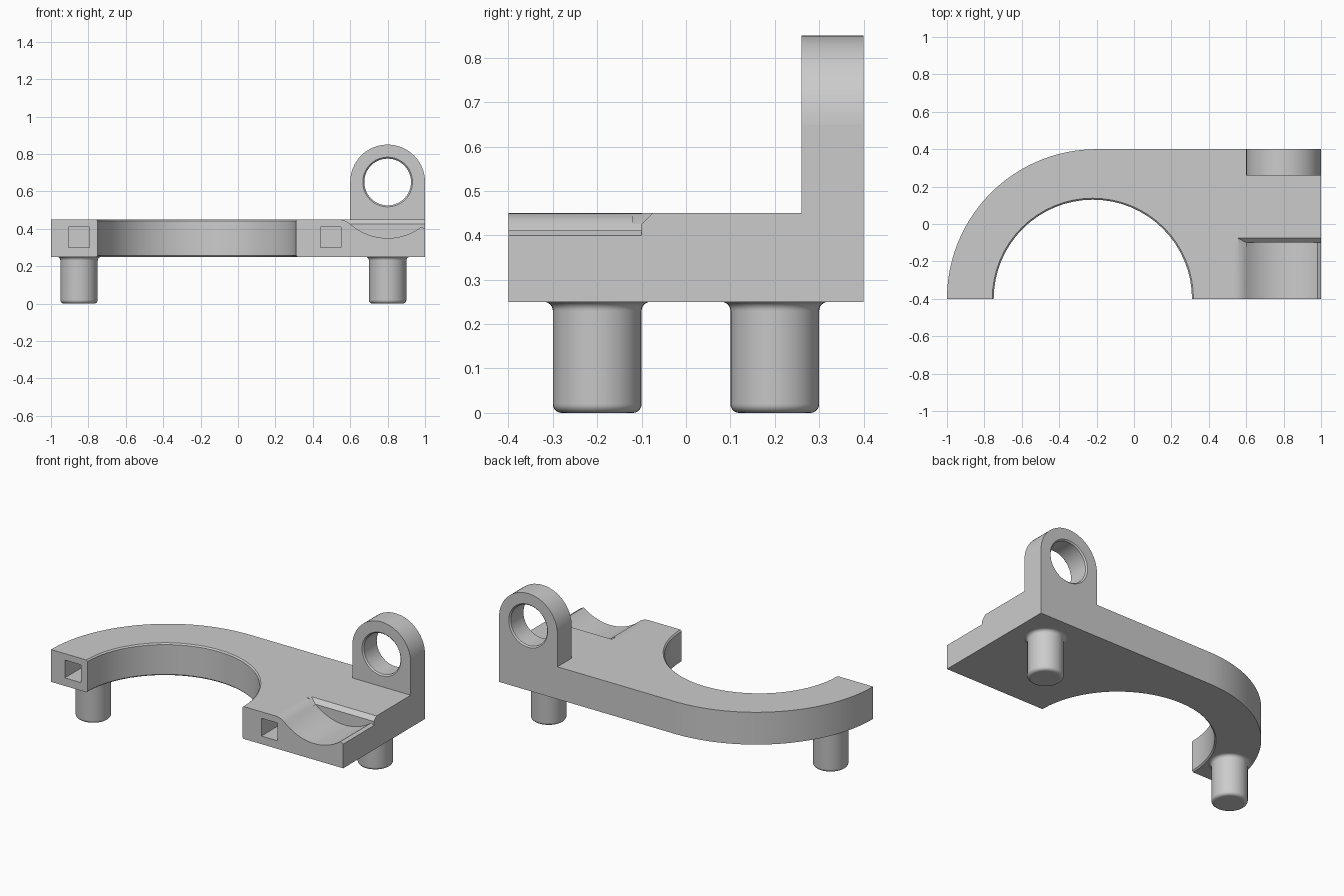
import bpy, bmesh, math
from mathutils import Matrix

cube = bpy.data.objects.get("Cube")
if cube:
    bpy.data.objects.remove(cube, do_unlink=True)

grey = bpy.data.materials.new("plain grey")
grey.use_nodes = True
grey.diffuse_color = (0.6, 0.6, 0.6, 1)
grey.node_tree.nodes["Principled BSDF"].inputs["Base Color"].default_value = grey.diffuse_color


def make_object(name, bm):
    bmesh.ops.remove_doubles(bm, verts=bm.verts, dist=1e-5)
    bmesh.ops.recalc_face_normals(bm, faces=bm.faces)
    mesh = bpy.data.meshes.new(name)
    bm.to_mesh(mesh)
    bm.free()
    mesh.materials.append(grey)
    obj = bpy.data.objects.new(name, mesh)
    bpy.context.collection.objects.link(obj)
    return obj


def arc(cx, cy, r, start, end, steps):
    angles = [math.radians(start + (end - start) * i / steps) for i in range(steps + 1)]
    return [(cx + r * math.cos(a), cy + r * math.sin(a)) for a in angles]


def extrude(name, outline, axis, low, high):
    """Extrude a 2D outline along x (outline yz), y (xz) or z (xy)."""
    place = {"x": lambda u, v, w: (w, u, v),
             "y": lambda u, v, w: (u, w, v),
             "z": lambda u, v, w: (u, v, w)}[axis]
    bm = bmesh.new()
    first = [bm.verts.new(place(u, v, low)) for u, v in outline]
    last = [bm.verts.new(place(u, v, high)) for u, v in outline]
    bm.faces.new(first)
    bm.faces.new(last[::-1])
    for i in range(len(outline)):
        bm.faces.new((first[i - 1], first[i], last[i], last[i - 1]))
    return make_object(name, bm)


def lathe(name, profile, matrix, steps=48):
    """Revolve (radius, height) points about local z."""
    bm = bmesh.new()
    verts = [bm.verts.new((r, 0, z)) for r, z in profile]
    edges = [bm.edges.new(pair) for pair in zip(verts, verts[1:])]
    bmesh.ops.spin(bm, geom=verts + edges, cent=(0, 0, 0), axis=(0, 0, 1),
                   angle=math.tau, steps=steps, use_merge=True)
    bm.transform(matrix)
    return make_object(name, bm)


def boolean(target, tool, operation="DIFFERENCE"):
    mod = target.modifiers.new(tool.name, "BOOLEAN")
    mod.operation, mod.object, mod.solver = operation, tool, "EXACT"
    bpy.context.view_layer.objects.active = target
    bpy.ops.object.modifier_apply(modifier=mod.name)
    bpy.data.objects.remove(tool, do_unlink=True)


def smooth(obj):
    """Smooth the curved faces and keep the axis-aligned ones flat."""
    bpy.ops.object.select_all(action="DESELECT")
    obj.select_set(True)
    bpy.context.view_layer.objects.active = obj
    bpy.ops.object.shade_smooth_by_angle(angle=math.radians(30))
    for face in obj.data.polygons:
        if max(abs(c) for c in face.normal) > 0.99999:
            face.use_smooth = False


BOTTOM, TOP = 0.25, 0.45
BACK, FRONT = 0.4, -0.4
RIM = 0.008

# Plate with one large rounded corner
plate = extrude("base_plate",
                [(1, FRONT), (1, BACK)] + arc(-0.2, FRONT, 0.8, 90, 180, 40),
                "z", BOTTOM, TOP)

# Upright lug with a round top
lug = extrude("lug", [(0.6, 0.35), (1, 0.35)] + arc(0.8, 0.65, 0.2, 0, 180, 32),
              "y", 0.26, BACK)
boolean(plate, lug, "UNION")


def flared_profile(radius, low, high):
    """Cutter profile whose ends flare out to chamfer both rims."""
    extra = 0.05
    wide = radius + RIM + extra
    return [(0, low - extra), (wide, low - extra), (radius, low + RIM),
            (radius, high - RIM), (wide, high + extra), (0, high + extra)]


# Half-round opening and lug bore, both with chamfered rims
boolean(plate, lathe("opening_cutter", flared_profile(0.53, BOTTOM, TOP),
                     Matrix.Translation((-0.22, FRONT, 0)), 64))
boolean(plate, lathe("bore_cutter", flared_profile(0.125, -0.07, 0.07),
                     Matrix.Translation((0.8, 0.33, 0.65))
                     @ Matrix.Rotation(math.pi / 2, 4, "X")))

# Shallow cradle, rounded over on its inner side
shoulder = arc(0.535, 0.35, 0.1, 90, 48.6, 6)
trough = arc(0.8, 0.65, 0.3, 228.6, 307, 28)
cradle = extrude("cradle_cutter",
                 [(1.1, 0.6), (0.535, 0.6)] + shoulder + trough[1:]
                 + [(1, 0.4), (1.1, 0.4)],
                 "y", -0.6, -0.1)
boolean(plate, cradle)

# Chamfer along the end wall of the cradle
bevel = extrude("cradle_bevel_cutter",
                [(-0.12, 0.425), (-0.1, 0.425), (-0.05, 0.475), (-0.12, 0.475)],
                "x", 0.6, 1.1)
for v in bevel.data.vertices:
    if v.co.x < 0.7 and v.co.z > TOP:
        v.co.x = 0.51
boolean(plate, bevel)

# Square sockets in the front ends
for x in (-0.85, 0.495):
    h = 0.055
    socket = extrude("socket_cutter",
                     [(x - h, 0.3), (x + h, 0.3), (x + h, 0.41), (x - h, 0.41)],
                     "y", -0.5, -0.2)
    boolean(plate, socket)
smooth(plate)

# Pegs with rounded tips and flared roots
peg_profile = ([(0, 0)] + arc(0.08, 0.02, 0.02, -90, 0, 6)
               + arc(0.12, 0.23, 0.02, 180, 90, 6) + [(0, 0.26)])
for name, x, y in (("left_peg", 0.8, 0.2), ("right_peg", -0.85, -0.2)):
    smooth(lathe(name, peg_profile, Matrix.Translation((x, y, 0)), 40))
